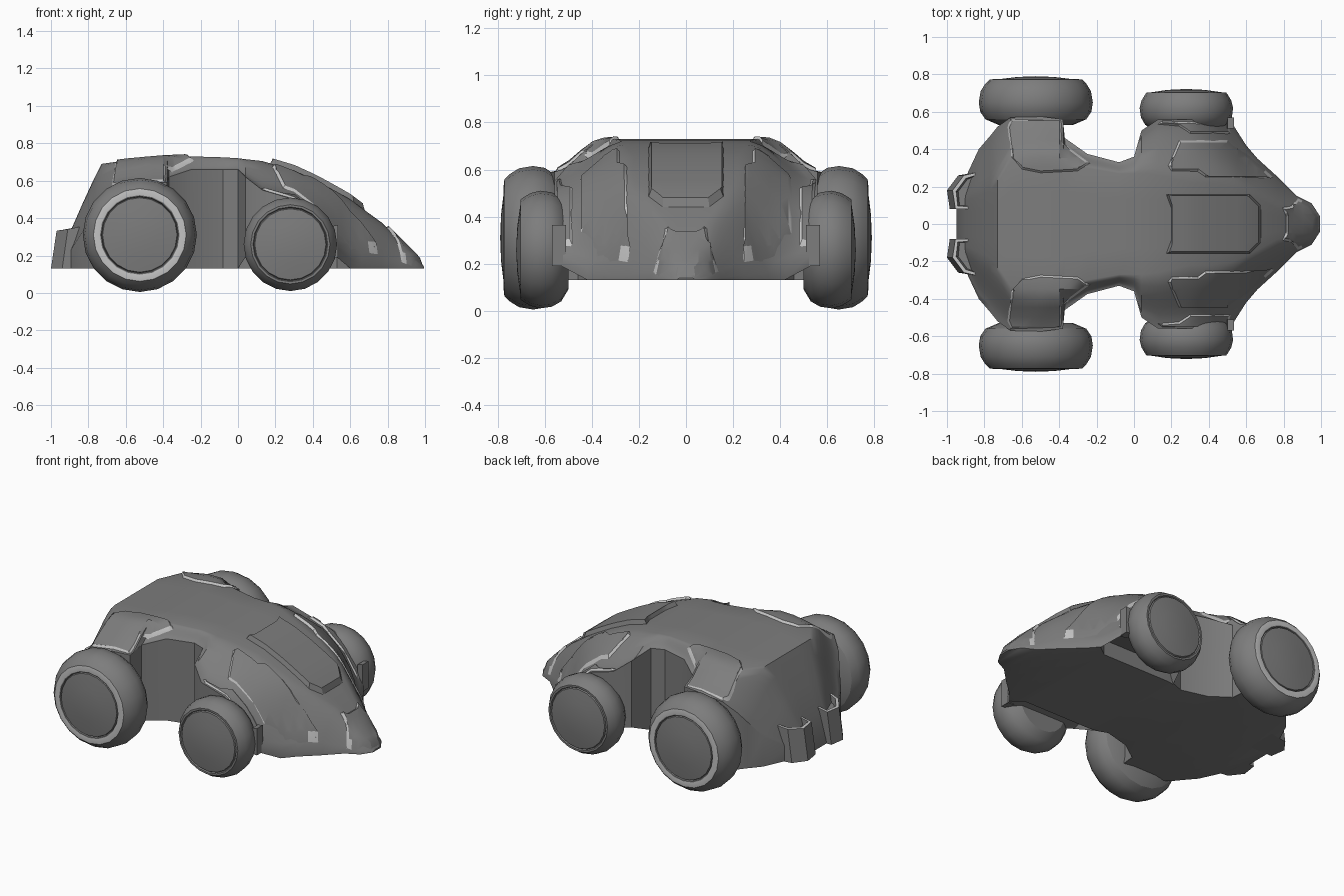
import bpy, bmesh, math
from mathutils import Vector

if "Cube" in bpy.data.objects:
    bpy.data.objects.remove(bpy.data.objects["Cube"])


def material(name, v):
    m = bpy.data.materials.new(name)
    m.diffuse_color = (v, v, v, 1)
    m.use_nodes = True
    m.node_tree.nodes["Principled BSDF"].inputs["Base Color"].default_value = m.diffuse_color
    return m


GREY = material("body grey", 0.205)
TRIM = material("light trim", 0.55)
FLOOR = 0.13

# Body stations: x, half width, top z, flat half width, shoulder z
STATIONS = [
    (-.95, .10, .14, .08, .135), (-.90, .25, .32, .12, .22), (-.83, .40, .48, .15, .33),
    (-.77, .47, .61, .18, .43), (-.73, .52, .69, .22, .50), (-.66, .57, .70, .33, .57),
    (-.50, .575, .715, .36, .59), (-.38, .56, .725, .35, .59), (-.37, .46, .725, .33, .62),
    (-.25, .375, .73, .30, .66), (-.08, .33, .725, .27, .66), (0, .36, .72, .27, .66),
    (.04, .50, .715, .27, .62), (.13, .56, .705, .26, .55), (.30, .56, .655, .22, .50),
    (.42, .55, .60, .22, .40), (.53, .53, .54, .20, .24), (.60, .42, .50, .17, .18),
    (.66, .35, .455, .14, .16), (.77, .25, .375, .08, .15), (.87, .15, .275, .06, .14),
    (.95, .11, .195, .04, .135), (.995, .04, .14, .02, .132)]


def params(x):
    x = max(STATIONS[0][0], min(STATIONS[-1][0], x))
    for a, b in zip(STATIONS, STATIONS[1:]):
        if x <= b[0]:
            t = (x - a[0]) / (b[0] - a[0])
            return [p + (q - p) * t for p, q in zip(a, b)][1:]


def height(x, y):
    """S-shaped shoulder amidships, rounded dome at the nose."""
    w, top, flat, edge = params(x)
    u = max(0, min(1, (abs(y) - flat) / (w - flat)))
    k = max(0, min(1, (x - .55) / .15))
    s = (1 - k) * u * u * (3 - 2 * u) + k * u * u
    return top + (edge - top) * s


def finish(name, bm, angle=30):
    bmesh.ops.recalc_face_normals(bm, faces=bm.faces)
    me = bpy.data.meshes.new(name)
    bm.to_mesh(me)
    bm.free()
    ob = bpy.data.objects.new(name, me)
    bpy.context.collection.objects.link(ob)
    me.materials.append(GREY)
    me.materials.append(TRIM)
    bpy.ops.object.select_all(action='DESELECT')
    ob.select_set(True)
    bpy.context.view_layer.objects.active = ob
    bpy.ops.object.shade_smooth_by_angle(angle=math.radians(angle))
    return ob


def body():
    bm = bmesh.new()
    rings = []
    for x, w, top, flat, edge in STATIONS:
        ys = [flat * .5, flat] + [flat + (w - flat) * i / 8 for i in range(1, 9)]
        side = [(y, height(x, y)) for y in ys]
        # Front fenders overhang a narrower floor
        if .03 < x < .55:
            side += [(w, .19), (.36, .23), (.36, FLOOR)]
        else:
            side += [(w, FLOOR + .001), (w * .99, FLOOR + .0005), (w * .98, FLOOR)]
        sec = [(-y, z) for y, z in reversed(side)] + [(0, top)] + side
        rings.append([bm.verts.new((x, y, z)) for y, z in sec])
    n = len(rings[0])
    for a, b in zip(rings, rings[1:]):
        for i in range(n):
            j = (i + 1) % n
            bm.faces.new((a[i], a[j], b[j], b[i]))
    bm.faces.new(rings[0])
    bm.faces.new(rings[-1])
    finish("body", bm, 35)


def panel(name, outline, thick, is_trim, rim_width=.014):
    """Raised plate draped over the body; is_trim picks the light rim faces."""
    bm = bmesh.new()
    bm.faces.new([bm.verts.new((x, y, 0)) for x, y in outline])
    bmesh.ops.recalc_face_normals(bm, faces=bm.faces)
    for axis in (0, 1):
        for k in range(-19, 20):
            no = Vector((0, 0, 0))
            no[axis] = 1
            bmesh.ops.bisect_plane(bm, geom=bm.verts[:] + bm.edges[:] + bm.faces[:],
                                   plane_co=no * (k * .05 + .003), plane_no=no, dist=1e-4)
    rim = bmesh.ops.inset_region(bm, faces=bm.faces[:], thickness=rim_width,
                                 use_boundary=True, use_even_offset=True)["faces"]
    for f in rim:
        c = f.calc_center_median()
        f.material_index = int(is_trim(c.x, abs(c.y)))
    for v in bm.verts:
        v.co.z = height(v.co.x, v.co.y) + (-.004 if v.is_boundary else thick)
    finish(name, bm, 25)


def wheel(name, x, z, side, profile, ring=None):
    """Lathe a (radius, y) profile about the axle."""
    bm = bmesh.new()
    n = 20
    rows = []
    for r, y in profile:
        count = n if r > 0 else 1
        rows.append([bm.verts.new((x + r * math.cos(2 * math.pi * i / n), side * y,
                                   z + r * math.sin(2 * math.pi * i / n)))
                     for i in range(count)])
    for k, (a, b) in enumerate(zip(rows, rows[1:])):
        for i in range(n):
            j = (i + 1) % n
            if len(a) == 1:
                f = bm.faces.new((a[0], b[j], b[i]))
            elif len(b) == 1:
                f = bm.faces.new((a[i], a[j], b[0]))
            else:
                f = bm.faces.new((a[i], a[j], b[j], b[i]))
            f.material_index = int(k == ring)
    finish(name, bm, 30)


def block(name, foot, z0, z1, shift, groove=False):
    """Upright prism with its rear top edge leaning inward, optionally grooved."""
    bm = bmesh.new()
    cx = sum(p[0] for p in foot) / len(foot)
    low = [bm.verts.new((x, y, z0)) for x, y in foot]
    top = [bm.verts.new((x + (shift if x < cx else 0), y, z1 + (x - cx) * .15)) for x, y in foot]
    bm.faces.new(low)
    cap = bm.faces.new(top)
    for i in range(len(foot)):
        j = (i + 1) % len(foot)
        bm.faces.new((low[i], low[j], top[j], top[i]))
    if groove:
        bmesh.ops.recalc_face_normals(bm, faces=bm.faces)
        for f in bmesh.ops.inset_region(bm, faces=[cap], thickness=.02)["faces"]:
            f.material_index = 1
        bmesh.ops.inset_region(bm, faces=[cap], thickness=.004, depth=-.04)
    finish(name, bm)


body()

# Raised centre hood and nose cap
panel("hood_plate", [(.17, -.16), (.62, -.16), (.68, -.10), (.68, .10), (.62, .16),
                     (.17, .16), (.20, .08), (.20, -.08)], .03, lambda x, y: False)
panel("nose_cap", [(.79, -.09), (.84, -.10), (.875, -.143), (.93, -.115), (.99, -.04),
                   (.99, .04), (.93, .115), (.875, .143), (.84, .10), (.79, .09),
                   (.81, .04), (.81, -.04)], .02, lambda x, y: x < .895 and y > .05, .017)

REAR_FENDER = [(-.66, .565), (-.68, .52), (-.66, .36), (-.60, .29), (-.50, .27),
               (-.30, .28), (-.23, .325), (-.385, .44), (-.388, .555)]
FRONT_FENDER = [(.18, .31), (.20, .28), (.34, .28), (.38, .25), (.75, .245),
                (.60, .38), (.50, .45), (.24, .45)]
OUTER_FENDER = [(.12, .53), (.24, .52), (.30, .48), (.52, .48), (.51, .545), (.15, .555)]
EXHAUST = [(-.985, .08), (-1.0, .18), (-.94, .26), (-.82, .28), (-.82, .08)]
LIP = [(.49, .51), (.49, .57), (.535, .57), (.535, .51)]

REAR_WHEEL = [(0, .53), (.20, .53), (.27, .56), (.297, .60), (.305, .65), (.295, .71),
              (.27, .75), (.248, .772), (.213, .776), (.207, .774), (.203, .764), (.199, .774),
              (.10, .786), (0, .79)]
FRONT_WHEEL = [(0, .50), (.17, .50), (.22, .53), (.243, .57), (.25, .62), (.24, .66),
               (.222, .69), (.212, .704), (.20, .704), (.195, .696), (.19, .704),
               (.10, .717), (0, .722)]

# Paired parts
for side, tag in ((1, "left"), (-1, "right")):
    def flip(points):
        return [(x, side * y) for x, y in points]
    panel("rear_fender_panel_" + tag, flip(REAR_FENDER), .013, lambda x, y: True)
    panel("front_fender_panel_" + tag, flip(FRONT_FENDER), .018,
          lambda x, y: y < .265 or x < .50)
    panel("outer_fender_panel_" + tag, flip(OUTER_FENDER), .015, lambda x, y: True)
    block("exhaust_" + tag, flip(EXHAUST), FLOOR, .345, .03, True)
    block("fender_lip_" + tag, flip(LIP), .19, .36, .01)
    wheel("rear_wheel_" + tag, -.525, .31, side, REAR_WHEEL, 7)
    wheel("front_wheel_" + tag, .28, .26, side, FRONT_WHEEL)
